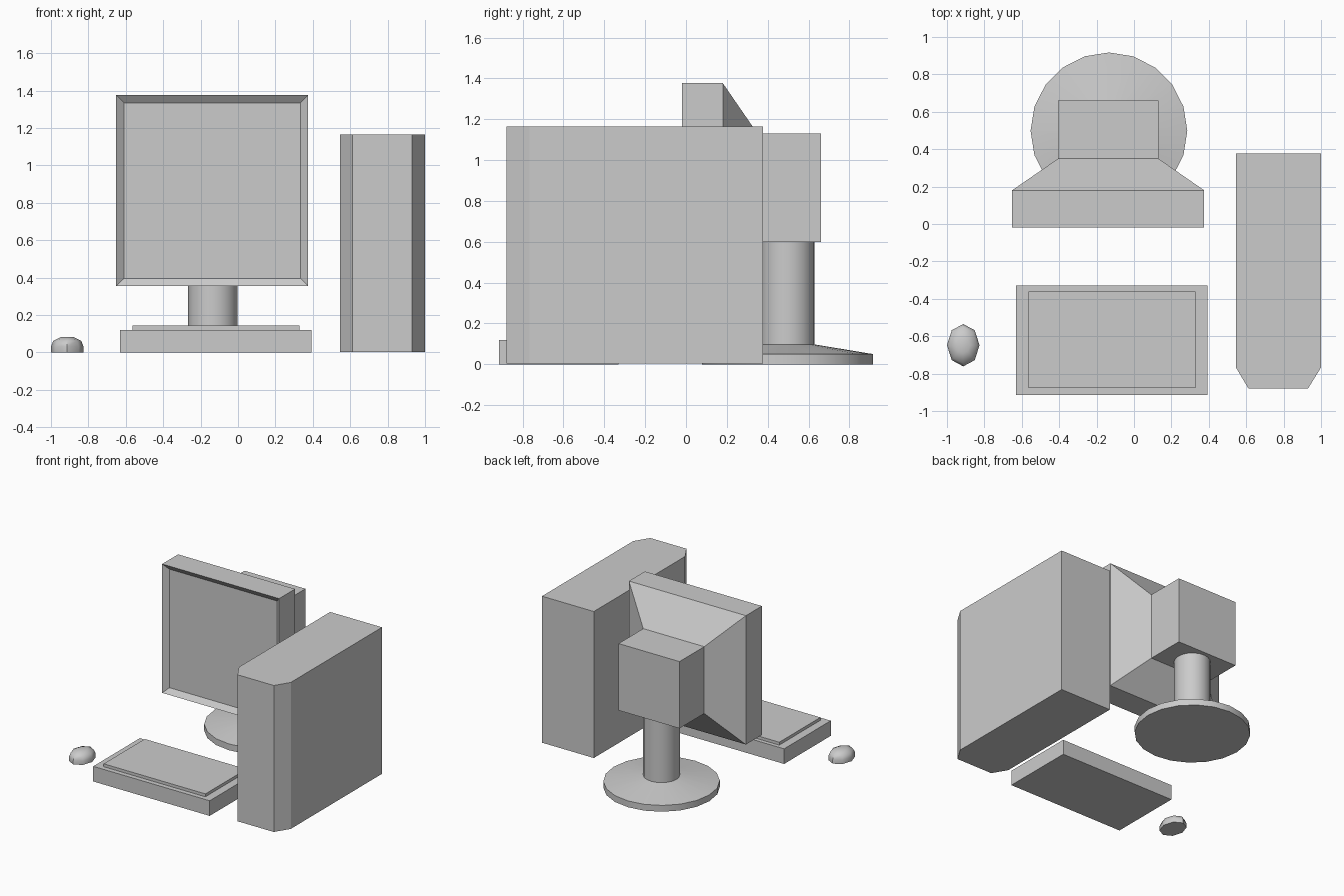
import bpy, bmesh
from math import cos, sin, tau, radians

if "Cube" in bpy.data.objects:
    bpy.data.objects.remove(bpy.data.objects["Cube"])


def loft(name, rings, smooth=None):
    """Closed solid skinned through matching rings of points, capped at both ends."""
    bm = bmesh.new()
    loops = [[bm.verts.new(p) for p in ring] for ring in rings]
    for a, b in zip(loops, loops[1:]):
        for i in range(len(a)):
            j = (i + 1) % len(a)
            bm.faces.new((a[i], a[j], b[j], b[i]))
    bm.faces.new(loops[0][::-1])
    bm.faces.new(loops[-1])
    bmesh.ops.recalc_face_normals(bm, faces=bm.faces)
    mesh = bpy.data.meshes.new(name)
    bm.to_mesh(mesh)
    bm.free()
    obj = bpy.data.objects.new(name, mesh)
    bpy.context.collection.objects.link(obj)
    if smooth:
        bpy.ops.object.select_all(action='DESELECT')
        obj.select_set(True)
        bpy.context.view_layer.objects.active = obj
        bpy.ops.object.shade_smooth_by_angle(angle=radians(smooth))
    return obj


def prism(name, outline, z0, z1):
    return loft(name, [[(x, y, z) for x, y in outline] for z in (z0, z1)])


def rect(x0, x1, y0, y1):
    return [(x0, y0), (x1, y0), (x1, y1), (x0, y1)]


def upright(y, x0, x1, z0, z1):
    return [(x, y, z) for x, z in rect(x0, x1, z0, z1)]


def oval(cx, cy, rx, ry, z, n):
    return [(cx + rx * cos(tau * i / n), cy + ry * sin(tau * i / n), z) for i in range(n)]


# Monitor: recessed screen, case, tapered back and rear housing
loft("monitor", [
    upright(0.012, -0.61, 0.335, 0.395, 1.335),
    upright(-0.02, -0.652, 0.375, 0.355, 1.377),
    upright(0.18, -0.652, 0.375, 0.355, 1.377),
    upright(0.35, -0.405, 0.13, 0.6, 1.13),
    upright(0.66, -0.405, 0.13, 0.6, 1.13),
])

# Stand: shallow conical foot rising into the column
loft("monitor_stand", [oval(-0.134, 0.498, r, r, z, 20) for r, z in
                       ((0.419, 0), (0.419, 0.05), (0.132, 0.097), (0.132, 0.6))], 30)

# Keyboard body with raised key panel
prism("keyboard_body", rect(-0.63, 0.392, -0.915, -0.33), 0, 0.12)
prism("key_panel", rect(-0.565, 0.328, -0.877, -0.362), 0.11, 0.143)

# Computer tower with chamfered front corners
prism("tower_case", [(0.545, 0.377), (1.0, 0.377), (1.0, -0.767),
                     (0.93, -0.88), (0.612, -0.88), (0.545, -0.767)], 0.003, 1.165)

# Mouse: low faceted dome
loft("mouse", [oval(-0.913, -0.648, 0.087 * s, 0.113 * s, z, 8) for s, z in
               ((1, 0), (1, 0.032), (0.86, 0.062), (0.4, 0.082))], 50)
